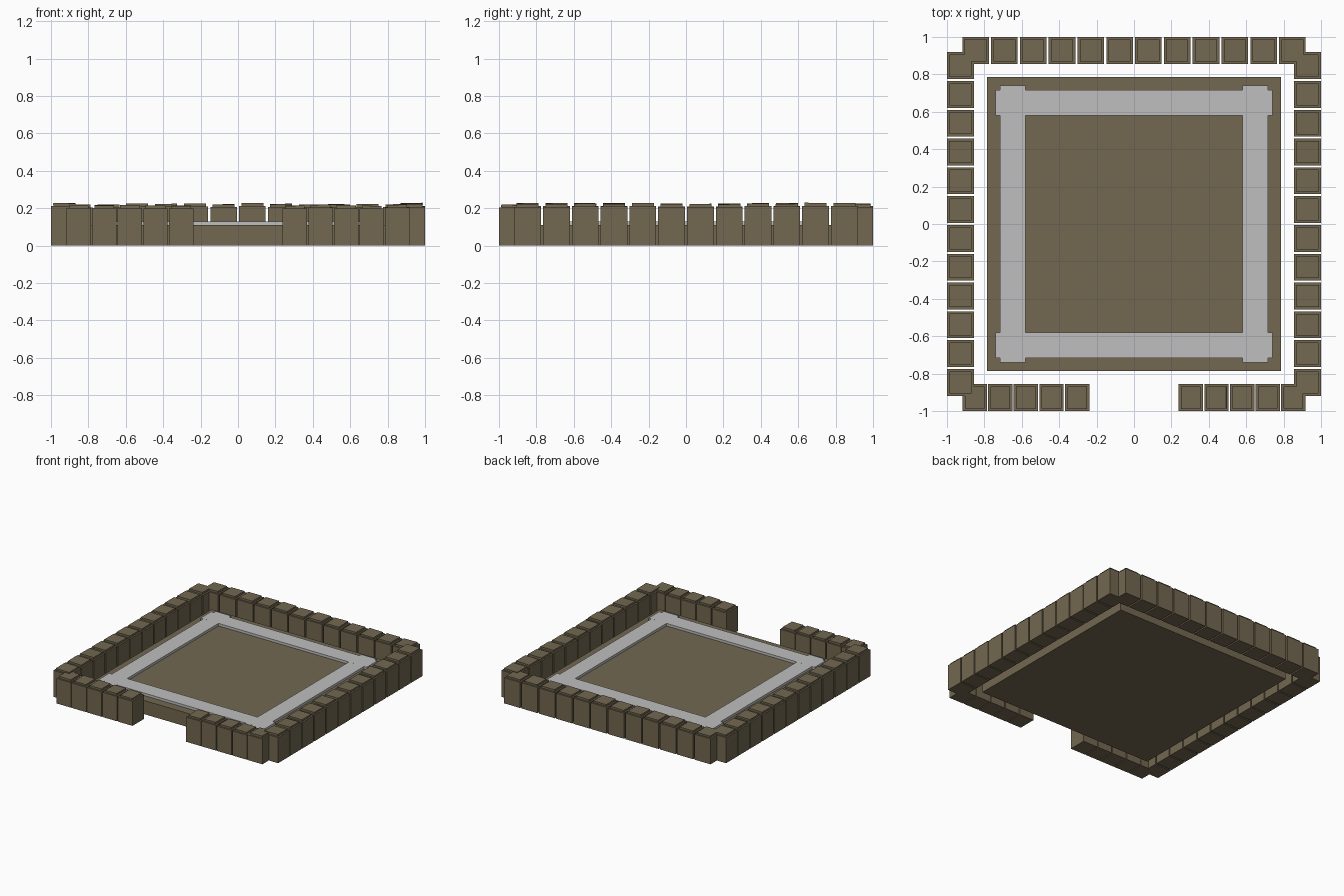
import bpy
import random
from mathutils import Matrix, Vector

random.seed(4)
cube = bpy.data.objects.get("Cube")
if cube:
    bpy.data.objects.remove(cube, do_unlink=True)


def material(name, rgb):
    mat = bpy.data.materials.new(name)
    mat.use_nodes = True
    mat.diffuse_color = (*rgb, 1)
    mat.node_tree.nodes["Principled BSDF"].inputs["Base Color"].default_value = (*rgb, 1)
    return mat


stone = material("brown stone", (0.17, 0.138, 0.082))
pale = material("pale grey", (0.52, 0.52, 0.52))


def box(name, centre, size, mat):
    """Box whose base rests at centre.z."""
    bpy.ops.mesh.primitive_cube_add(size=1)
    obj = bpy.context.object
    obj.name = obj.data.name = name
    obj.data.transform(Matrix.Translation((0, 0, 0.5)))
    obj.data.transform(Matrix.Diagonal((*size, 1)))
    obj.location = centre
    obj.data.materials.append(mat)
    return obj


def post(name, x, y, width, depth, height):
    """Square stone with a slightly smaller, gently tilted cap."""
    height += random.uniform(-0.004, 0.004)
    box(name, (x, y, 0), (width, depth, height), stone)
    cap = box(name + "_cap", (x, y, height - 0.005),
              (width - 0.025, depth - 0.025, 0.02), stone)
    cap.rotation_euler = [random.uniform(-0.02, 0.02) for _ in range(2)] + [0]


# Floor slab
box("floor_slab", (0, 0, 0), (1.57, 1.57, 0.11), stone)

# Crossing pale beams framing the floor
for side, word in ((-1, "first"), (1, "second")):
    box(f"{word}_cross_beam", (0, side * 0.648, 0.105), (1.48, 0.135, 0.025), pale)
    box(f"{word}_side_beam", (side * 0.648, 0, 0.105), (0.135, 1.48, 0.0248), pale)

# Back and side walls of stones
for i in range(12):
    along = -0.847 + i * 0.154
    post("back_stone", along, 0.928, 0.142, 0.144, 0.207)
    for side, word in ((1, "left"), (-1, "right")):
        post(f"{word}_stone", side * 0.928, along, 0.144, 0.143, 0.209)

# Front wall, open in the middle
for i in range(5):
    for side, word in ((1, "left"), (-1, "right")):
        post(f"front_{word}_stone", side * (0.852 - i * 0.137), -0.928, 0.13, 0.144, 0.201)
